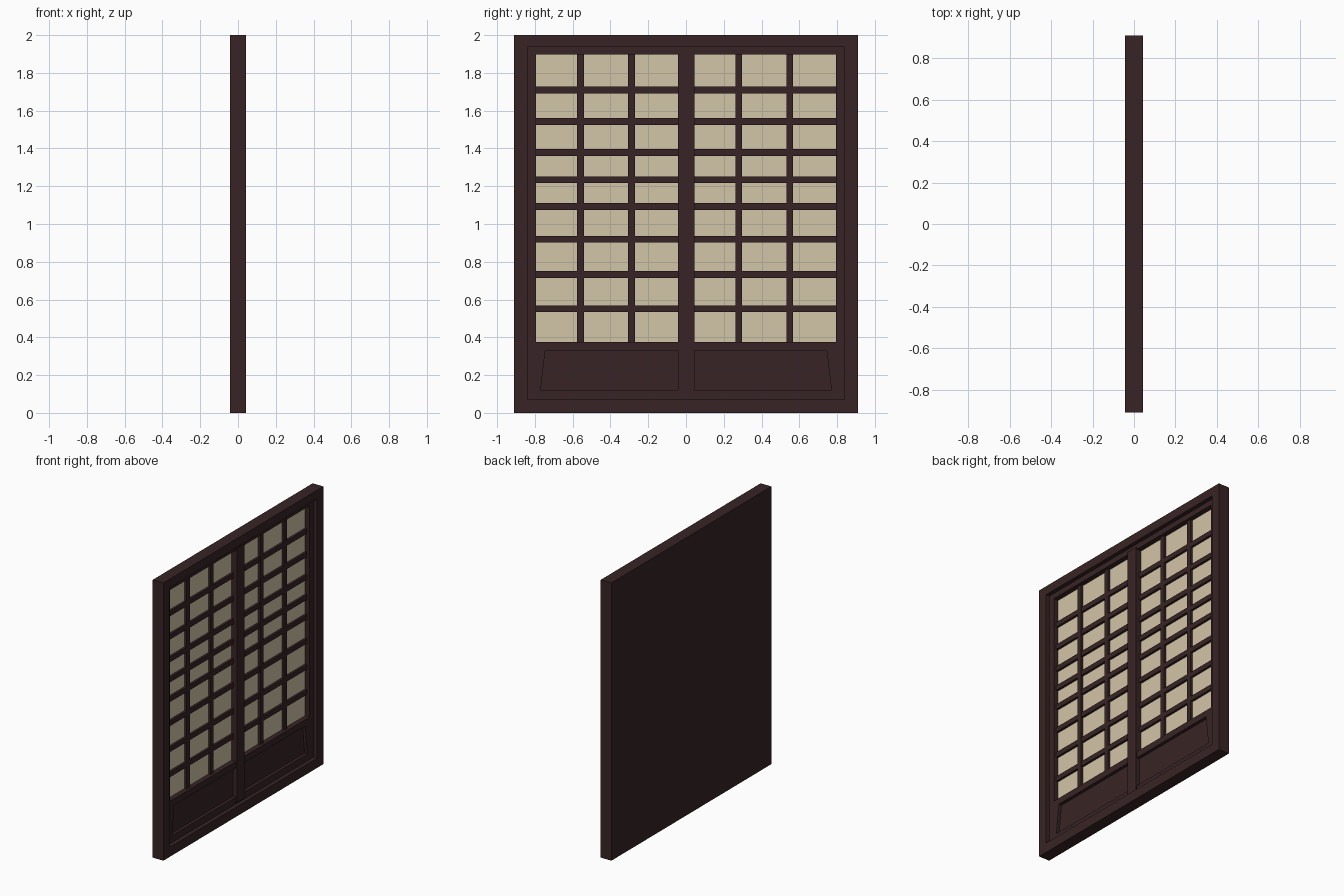
import bpy, bmesh

if "Cube" in bpy.data.objects:
    bpy.data.objects.remove(bpy.data.objects["Cube"])


def material(name, rgb):
    m = bpy.data.materials.new(name)
    m.diffuse_color = (*rgb, 1)
    m.use_nodes = True
    m.node_tree.nodes["Principled BSDF"].inputs["Base Color"].default_value = m.diffuse_color
    return m


WOOD = material("dark wood", (0.0385, 0.0172, 0.018))
PAPER = material("cream paper", (0.65, 0.555, 0.385))


def prism(bm, pts, x0, x1):
    """Extrude a (y, z) outline between two x depths."""
    a = [bm.verts.new((x0, y, z)) for y, z in pts]
    b = [bm.verts.new((x1, y, z)) for y, z in pts]
    bm.faces.new(a)
    bm.faces.new(b)
    n = len(pts)
    for i in range(n):
        j = (i + 1) % n
        bm.faces.new((a[i], a[j], b[j], b[i]))


def rect(y0, y1, z0, z1):
    return [(y0, z0), (y1, z0), (y1, z1), (y0, z1)]


def make(name, outlines, x0, x1, mat):
    bm = bmesh.new()
    for pts in outlines:
        prism(bm, pts, x0, x1)
    bmesh.ops.recalc_face_normals(bm, faces=bm.faces)
    me = bpy.data.meshes.new(name)
    bm.to_mesh(me)
    bm.free()
    ob = bpy.data.objects.new(name, me)
    me.materials.append(mat)
    bpy.context.collection.objects.link(ob)
    return ob


def cut(ob, outlines, x0, x1):
    """Cut prisms out of an object."""
    c = make("cutter", outlines, x0, x1, WOOD)
    c.hide_render = True
    mod = ob.modifiers.new("cut", 'BOOLEAN')
    mod.operation = 'DIFFERENCE'
    mod.solver = 'EXACT'
    mod.object = c
    bpy.context.view_layer.objects.active = ob
    bpy.ops.object.modifier_apply(modifier=mod.name)
    bpy.data.objects.remove(c)


BACK, FRONT = -0.0425, 0.0425
PANE_X, LATTICE_X, DOOR_X, STILE_X = -0.022, -0.005, 0.014, 0.021
OPEN_Y, OPEN_Z0, OPEN_Z1 = 0.795, 0.376, 1.897

# outer frame: solid slab with the door recess and deeper pockets cut into it
frame = make("outer_frame", [rect(-0.91, 0.91, 0, 2)], BACK, FRONT, WOOD)
cut(frame, [rect(-0.84, 0.84, 0.07, 1.937)], DOOR_X, 0.1)

# window opening and the two tapered lower panels
panel = [(-0.77, 0.12), (-0.02, 0.12), (-0.02, 0.33), (-0.745, 0.33)]
mirrored = [(-y, z) for y, z in panel]
cut(frame, [rect(-OPEN_Y, OPEN_Y, OPEN_Z0, OPEN_Z1)], PANE_X - 0.002, 0.1)
cut(frame, [panel, mirrored], -0.008, 0.1)

# paper sheet behind the lattice
make("paper_sheet", [rect(-OPEN_Y, OPEN_Y, OPEN_Z0, OPEN_Z1)],
     PANE_X - 0.003, PANE_X, PAPER)

# vertical lattice bars
make("vertical_bars",
     [rect(y - 0.018, y + 0.018, OPEN_Z0, OPEN_Z1)
      for y in (-0.559, -0.288, 0.279, 0.549)], PANE_X - 0.002, LATTICE_X, WOOD)

# horizontal lattice bars
make("horizontal_bars",
     [rect(-OPEN_Y, OPEN_Y, z - 0.018, z + 0.018)
      for z in (1.71, 1.542, 1.379, 1.234, 1.092, 0.919, 0.732, 0.551)],
     PANE_X - 0.002, LATTICE_X - 0.001, WOOD)

# centre stile where the two doors meet
make("centre_stile", [rect(-0.043, 0.046, 0.08, 1.91)],
     PANE_X - 0.002, STILE_X, WOOD)
